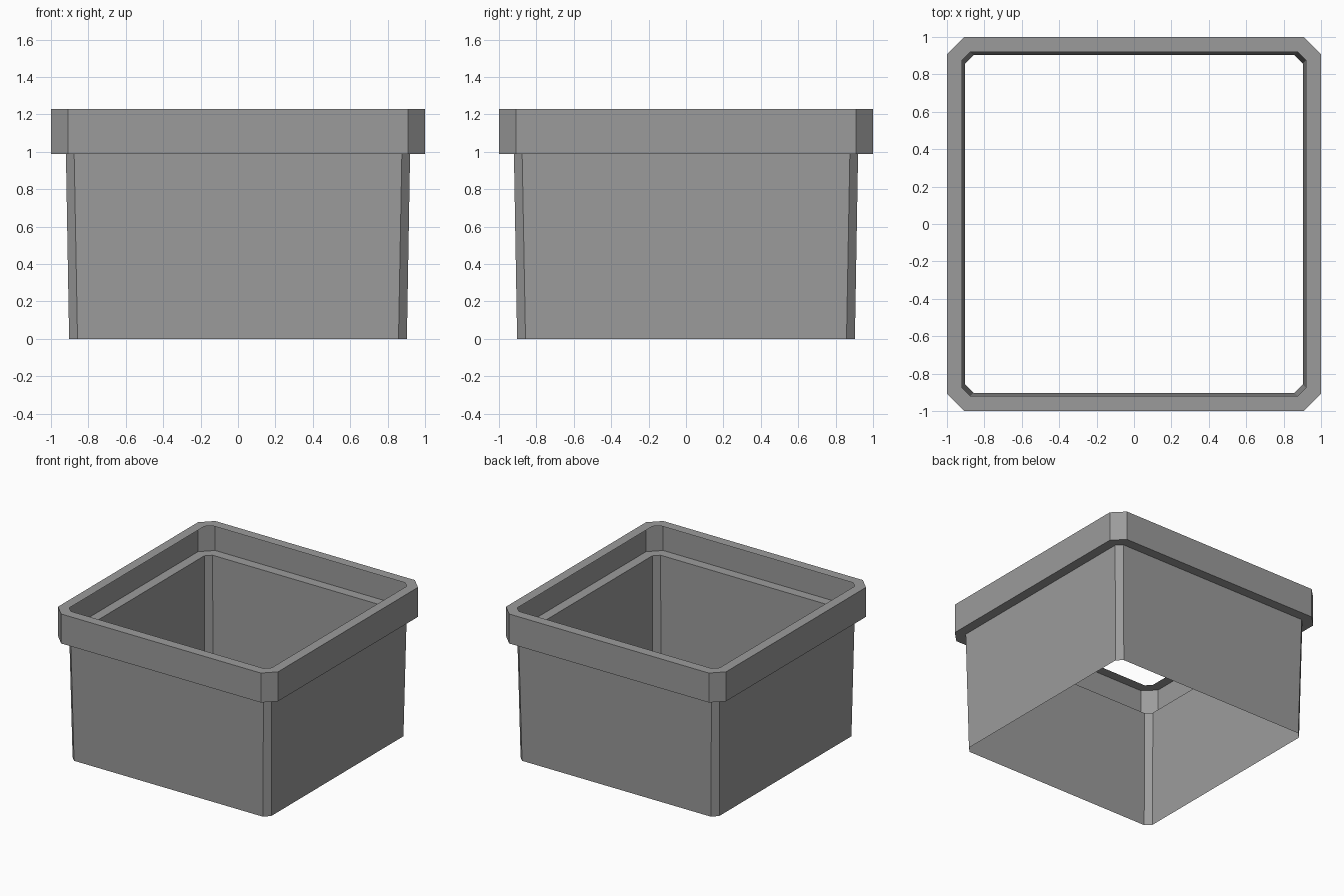
import bpy
import bmesh

cube = bpy.data.objects.get("Cube")
if cube:
    bpy.data.objects.remove(cube, do_unlink=True)

grey = bpy.data.materials.new("plastic_grey")
grey.use_nodes = True
colour = (0.33, 0.33, 0.33, 1)
grey.diffuse_color = colour
grey.node_tree.nodes["Principled BSDF"].inputs["Base Color"].default_value = colour


def chamfered_square(half, flat, z):
    """Eight corners, counter-clockwise; flat is the half length of a straight side."""
    points = []
    x, y = half, flat
    for _ in range(4):
        points += [(x, -y, z), (x, y, z)]
        x, y = x, y
        points[-2:] = [rotate(p, len(points) // 2 - 1) for p in points[-2:]]
    return points


def rotate(point, quarter_turns):
    x, y, z = point
    for _ in range(quarter_turns):
        x, y = -y, x
    return (x, y, z)


def loft(name, sections):
    """Join chamfered squares, listed from bottom to top, into an open thin shell."""
    bm = bmesh.new()
    rings = [[bm.verts.new(p) for p in chamfered_square(*s)] for s in sections]
    for low, high in zip(rings, rings[1:]):
        for i in range(8):
            j = (i + 1) % 8
            bm.faces.new((low[i], low[j], high[j], high[i]))
    mesh = bpy.data.meshes.new(name)
    bm.to_mesh(mesh)
    bm.free()
    mesh.materials.append(grey)
    obj = bpy.data.objects.new(name, mesh)
    bpy.context.collection.objects.link(obj)
    return obj


RIM_BOTTOM, RIM_TOP = 0.988, 1.23
body_top = (0.92, 0.876)

# Tapered thin wall, open at both ends
loft("pot_wall", [(0.903, 0.858, 0), (*body_top, RIM_BOTTOM)])

# Hollow rim: underside ledge, upright band, top lip
loft("pot_rim", [
    (*body_top, RIM_BOTTOM),
    (1.0, 0.908, RIM_BOTTOM),
    (1.0, 0.908, RIM_TOP),
    (*body_top, RIM_TOP),
])
